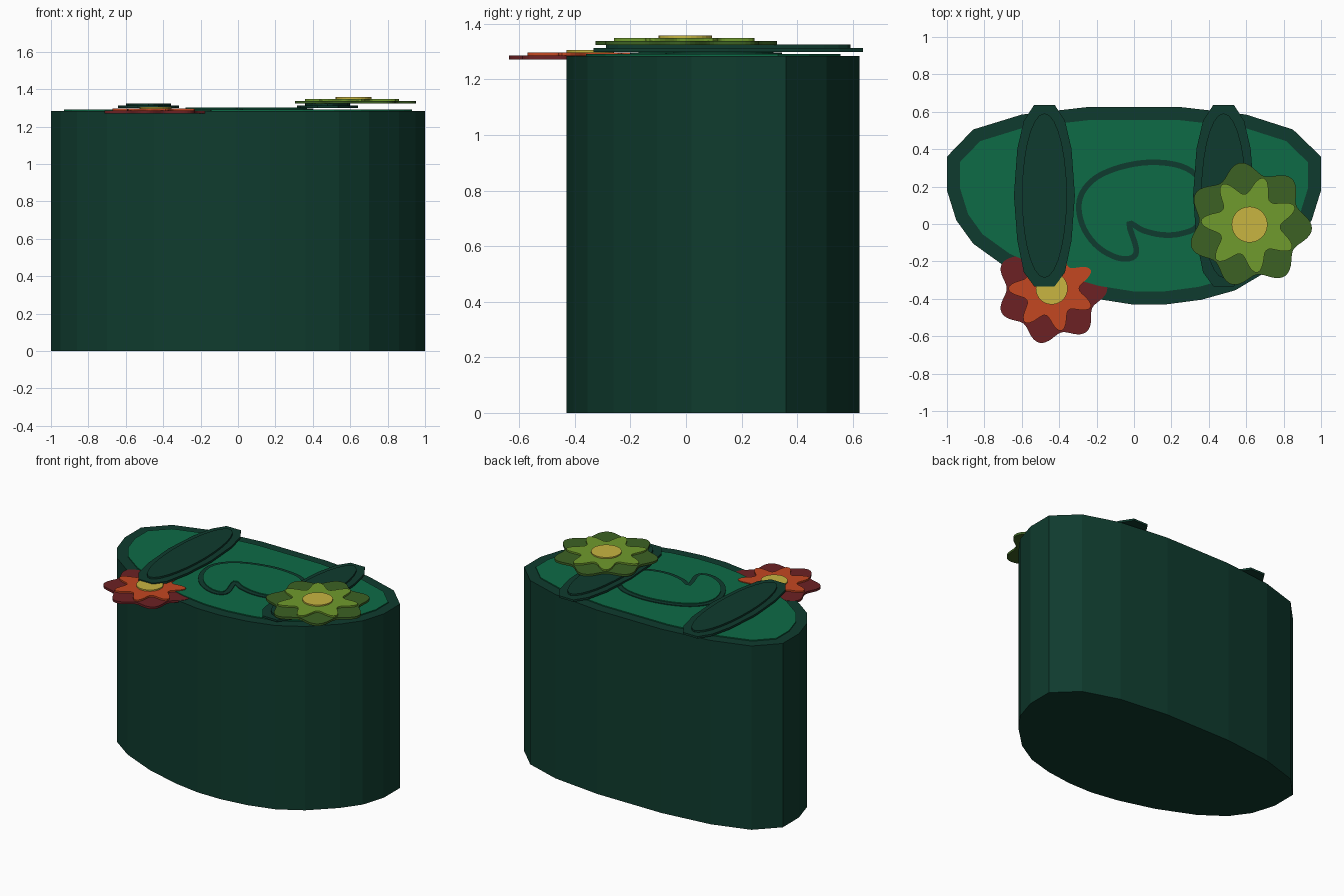
import bpy, bmesh, math
from mathutils import Vector

if "Cube" in bpy.data.objects:
    bpy.data.objects.remove(bpy.data.objects["Cube"])


def srgb(r, g, b):
    f = lambda c: c / 12.92 if c <= 0.04045 else ((c + 0.055) / 1.055) ** 2.4
    return [f(c / 255) for c in (r, g, b)] + [1.0]


def material(name, rgb):
    m = bpy.data.materials.new(name)
    m.diffuse_color = srgb(*rgb)
    m.use_nodes = True
    m.node_tree.nodes["Principled BSDF"].inputs["Base Color"].default_value = m.diffuse_color
    return m


DARK = material("dark green", (15, 59, 46))
GREEN = material("mid green", (13, 107, 70))
OLIVE = material("olive", (60, 97, 35))
LIME = material("lime", (112, 155, 45))
YELLOW = material("yellow", (200, 181, 65))
MAROON = material("maroon", (108, 33, 36))
ORANGE = material("orange", (196, 71, 33))


def prism(name, outline, z0, z1, mat):
    """Extrude a closed counter-clockwise outline between two heights."""
    bm = bmesh.new()
    face = bm.faces.new([bm.verts.new((x, y, z0)) for x, y in outline])
    top = bmesh.ops.extrude_face_region(bm, geom=[face])["geom"]
    for v in top:
        if isinstance(v, bmesh.types.BMVert):
            v.co.z = z1
    bmesh.ops.triangulate(bm, faces=[f for f in bm.faces if len(f.verts) > 4])
    bmesh.ops.recalc_face_normals(bm, faces=bm.faces)
    me = bpy.data.meshes.new(name)
    bm.to_mesh(me)
    bm.free()
    me.materials.append(mat)
    ob = bpy.data.objects.new(name, me)
    bpy.context.collection.objects.link(ob)
    return ob


def offset(outline, d):
    """Move a counter-clockwise outline outward by d (inward if negative)."""
    pts = [Vector(p) for p in outline]
    out = []
    for i, p in enumerate(pts):
        a = (p - pts[i - 1]).normalized()
        b = (pts[(i + 1) % len(pts)] - p).normalized()
        n = Vector((a.y + b.y, -a.x - b.x)).normalized()
        out.append(p + n * d / max(0.6, n.dot(Vector((a.y, -a.x)))))
    return out


def smooth(points, steps=5):
    """Closed Catmull-Rom curve through the points."""
    p = [Vector(q) for q in points]
    n, out = len(p), []
    for i in range(n):
        a, b, c, d = p[i - 1], p[i], p[(i + 1) % n], p[(i + 2) % n]
        for s in range(steps):
            t = s / steps
            out.append(0.5 * (2 * b + (c - a) * t + (2 * a - 5 * b + 4 * c - d) * t * t
                              + (3 * b - a - 3 * c + d) * t ** 3))
    return out


def polar(cx, cy, radius, count):
    """Outline from a radius function of the angle."""
    angles = [2 * math.pi * i / count for i in range(count)]
    return [(cx + radius(a) * math.cos(a), cy + radius(a) * math.sin(a)) for a in angles]


# Body and its raised top panel
body = [(-1, 0.18), (-0.95, 0.02), (-0.86, -0.105), (-0.70, -0.22), (-0.45, -0.33),
        (-0.20, -0.40), (-0.01, -0.43), (0.17, -0.43), (0.36, -0.405), (0.54, -0.355),
        (0.70, -0.26), (0.86, -0.105), (0.95, 0.02), (1, 0.18), (1, 0.36), (0.85, 0.505),
        (0.60, 0.585), (0.25, 0.625), (-0.25, 0.625), (-0.60, 0.585), (-0.86, 0.505), (-1, 0.36)]
prism("body", body, 0, 1.284, DARK)
prism("top_panel", offset(body, -0.07), 1.28, 1.291, GREEN)

# Curled emblem: dark border plate with a green plate on top
curl = smooth([(-0.295, 0.08), (-0.265, -0.03), (-0.19, -0.125), (-0.09, -0.18), (-0.01, -0.18),
               (0.012, -0.13), (-0.025, 0.0), (0.05, -0.035), (0.15, -0.058), (0.25, -0.052),
               (0.34, -0.01), (0.385, 0.11), (0.35, 0.24), (0.25, 0.31), (0.09, 0.33),
               (-0.07, 0.305), (-0.20, 0.25), (-0.275, 0.17)], 4)
prism("curl_border", offset(curl, 0.015), 1.285, 1.296, DARK)
prism("curl_fill", offset(curl, -0.015), 1.285, 1.302, GREEN)

# Two straps, each a wide plate with a narrower oval on it
half = [(0.055, -0.485), (0.11, -0.41), (0.145, -0.24), (0.163, 0.0), (0.145, 0.25),
        (0.11, 0.40), (0.055, 0.485)]
strap = half + [(-x, y) for x, y in reversed(half)]
for side, sx in (("left", -1), ("right", 1)):
    cx, cy = 0.479 * sx, 0.152
    prism(side + "_strap", [(cx + x, cy + y) for x, y in strap], 1.299, 1.313, DARK)
    oval = [(cx + 0.12 * math.cos(a), cy + 0.44 * math.sin(a))
            for a in (2 * math.pi * i / 28 for i in range(28))]
    prism(side + "_strap_oval", oval, 1.31, 1.325, DARK)


def flower(name, cx, cy, z, scale, turn, outer, inner):
    """Wavy seven-lobed base, pointed star between the lobes, round centre."""
    def lobes(a):
        return scale * (0.302 + 0.032 * math.cos(7 * (a - turn)))

    def star(a):
        w = 0.5 - 0.5 * math.cos(7 * (a - turn))
        return scale * (0.165 + 0.095 * w ** 1.3)

    prism(name + "_petals", polar(cx, cy, lobes, 112), z, z + 0.015, outer)
    prism(name + "_star", polar(cx, cy, star, 112), z + 0.013, z + 0.026, inner)
    prism(name + "_centre", polar(cx, cy, lambda a: 0.096 * scale, 28), z + 0.024, z + 0.035, YELLOW)


# Flowers
flower("green_flower", 0.618, -0.003, 1.323, 1.0, math.radians(-4), OLIVE, LIME)
flower("red_flower", -0.44, -0.345, 1.271, 0.89, 0.0, MAROON, ORANGE)
